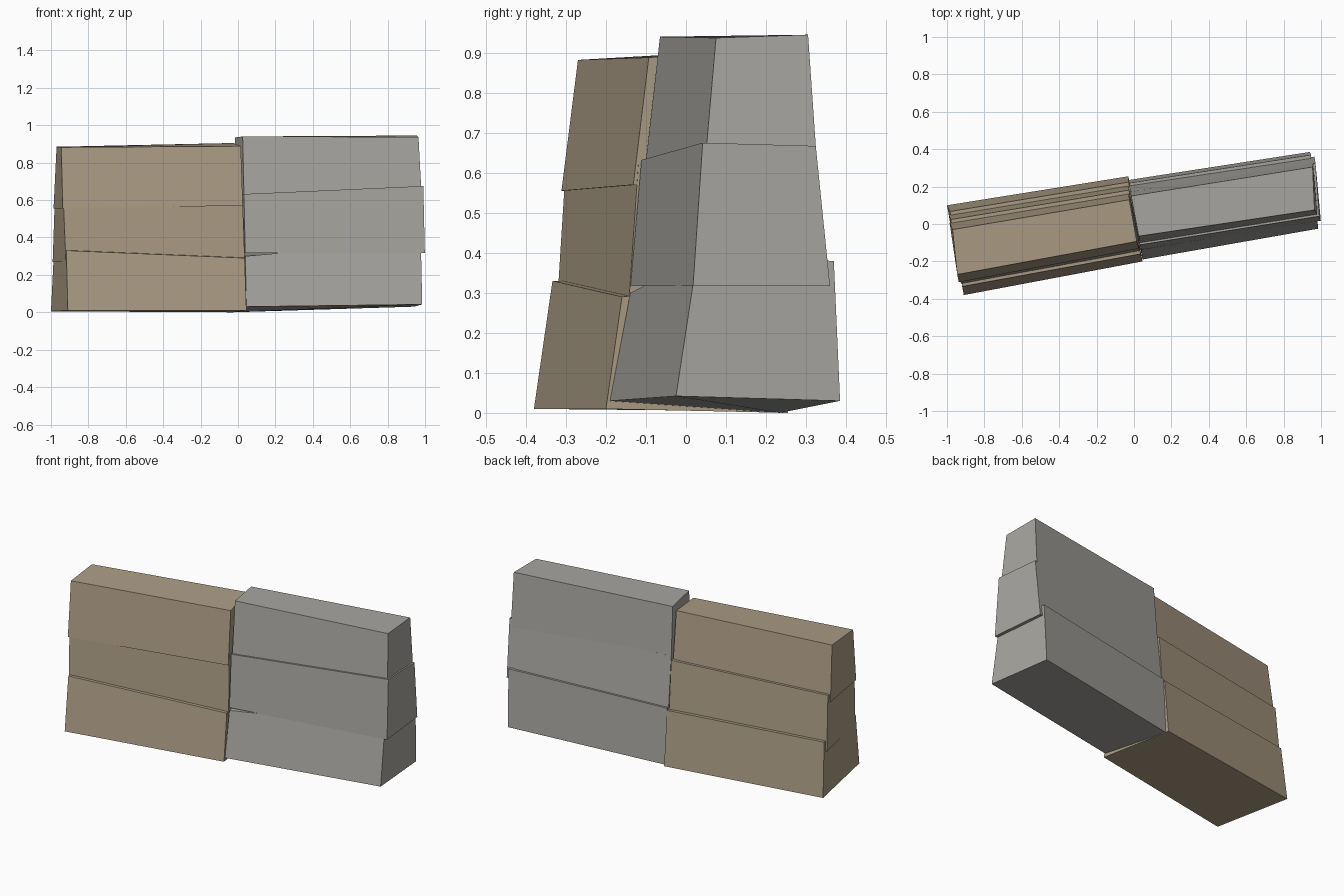
import bpy
from mathutils import Vector

cube = bpy.data.objects.get("Cube")
if cube:
    bpy.data.objects.remove(cube, do_unlink=True)


def make_material(name, colour):
    mat = bpy.data.materials.new(name)
    mat.use_nodes = True
    mat.diffuse_color = (*colour, 1)
    mat.node_tree.nodes["Principled BSDF"].inputs["Base Color"].default_value = (*colour, 1)
    return mat


def ring(feet, heads, heights, front, back, end):
    """Cut the four leaning column edges at given heights, then nudge the faces."""
    points = []
    for i, (foot, head) in enumerate(zip(feet, heads)):
        foot, head = Vector(foot), Vector(head)
        t = (heights[i] - foot.z) / (head.z - foot.z)
        p = foot.lerp(head, t)
        p.y += -front if i < 2 else back
        # only the outer end of a column is nudged lengthwise
        outer_left = foot.x < -0.5 and i in (0, 3)
        outer_right = foot.x > 0.5 and i in (1, 2)
        p.x += end * (outer_right - outer_left)
        points.append(p)
    return points


def make_block(name, low, high, material):
    sides = [(i, (i + 1) % 4, (i + 1) % 4 + 4, i + 4) for i in range(4)]
    mesh = bpy.data.meshes.new(name)
    mesh.from_pydata(low + high, [], [(3, 2, 1, 0), (4, 5, 6, 7)] + sides)
    mesh.materials.append(material)
    obj = bpy.data.objects.new(name, mesh)
    bpy.context.collection.objects.link(obj)


def make_column(name, feet, heads, layers, material):
    for layer, low_z, high_z, front, back, end in layers:
        low_z = low_z or [p[2] for p in feet]
        high_z = high_z or [p[2] for p in heads]
        low = ring(feet, heads, low_z, front[0], back[0], end[0])
        high = ring(feet, heads, high_z, front[1], back[1], end[1])
        make_block(f"{name}_{layer}_block", low, high, material)


tan = make_material("tan stone", (0.41, 0.335, 0.235))
grey = make_material("grey stone", (0.39, 0.38, 0.355))

# Corners run front left, front right, back right, back left.
# Each layer: name, bottom heights, top heights, then (low, high) nudges
# of the front, back and outer end faces.
make_column(
    "tan",
    [(-.91, -.38, .01), (.045, -.2, .01), (-.03, .255, 0), (-1, .1, .005)],
    [(-.945, -.27, .882), (.015, -.093, .888), (-.025, .13, .905), (-.97, -.03, .885)],
    [("lower", None, [.33, .29, .33, .33], (0, -.006), (0, .015), (0, -.005)),
     ("middle", [.27] * 4, [.57, .632, .62, .6], (-.025, -.006), (-.01, .012), (0, 0)),
     ("upper", [.555, .57, .57, .555], None, (0, 0), (-.01, 0), (.005, 0))],
    tan)

make_column(
    "grey",
    [(.045, -.19, .03), (.985, -.025, .042), (.94, .385, .03), (-.03, .235, 0)],
    [(.025, -.065, .94), (.965, .075, .937), (.955, .305, .945), (-.015, .15, .935)],
    [("lower", None, [.3, .385, .38, .34], (0, -.014), (0, .015), (0, 0)),
     ("middle", [.317] * 4, [.632, .675, .667, .64], (-.012, .004), (0, -.005), (.02, .02)),
     ("upper", [.61] * 4, None, (-.008, 0), (-.006, 0), (.01, 0))],
    grey)
